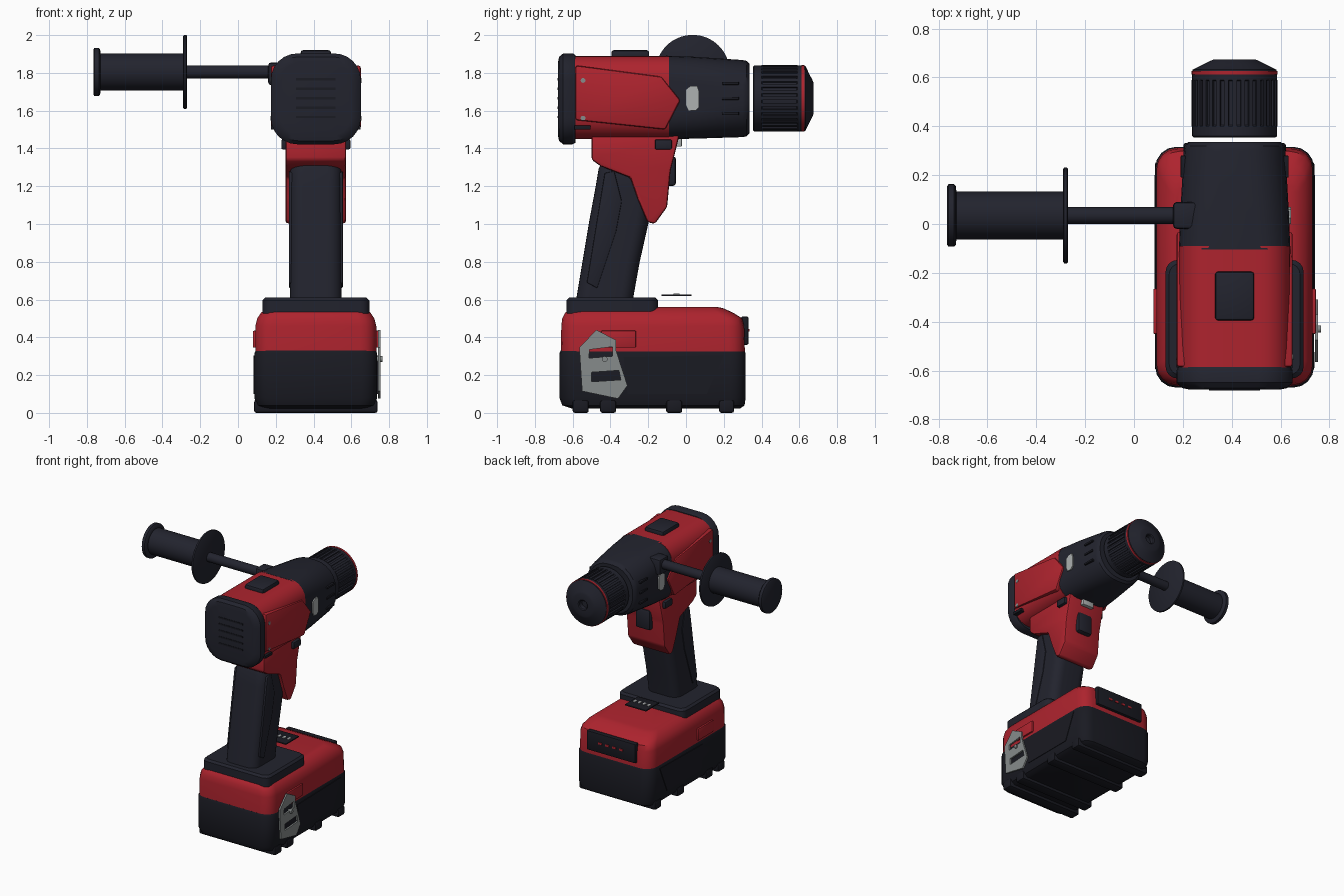
import bpy, bmesh, math
from mathutils import Vector, Matrix

if "Cube" in bpy.data.objects:
    bpy.data.objects.remove(bpy.data.objects["Cube"])

CX = 0.412  # tool centre line


def material(name, rgb):
    m = bpy.data.materials.new(name)
    m.diffuse_color = (*rgb, 1)
    m.use_nodes = True
    m.node_tree.nodes["Principled BSDF"].inputs["Base Color"].default_value = m.diffuse_color
    return m


RED = material("red plastic", (0.42, 0.017, 0.027))
DARK = material("dark plastic", (0.016, 0.017, 0.027))
BLACK = material("black plastic", (0.010, 0.0105, 0.016))
STEEL = material("steel grey", (0.24, 0.26, 0.26))
LIGHT = material("light grey", (0.42, 0.44, 0.44))


def finish(name, bm, mat, bevel=0, segs=2):
    bmesh.ops.recalc_face_normals(bm, faces=bm.faces[:])
    if bevel:
        bmesh.ops.bevel(bm, geom=bm.edges[:], offset=bevel, segments=segs,
                        profile=0.5, affect='EDGES', clamp_overlap=True)
    me = bpy.data.meshes.new(name)
    bm.to_mesh(me)
    bm.free()
    me.materials.append(mat)
    ob = bpy.data.objects.new(name, me)
    bpy.context.collection.objects.link(ob)
    return ob


def box(name, mat, x, y, z, bevel=0.0, rot=None):
    """Box from three (low, high) ranges."""
    bm = bmesh.new()
    size = [b - a for a, b in (x, y, z)]
    mid = Vector([(a + b) / 2 for a, b in (x, y, z)])
    bmesh.ops.create_cube(bm, size=1)
    bmesh.ops.scale(bm, vec=size, verts=bm.verts[:])
    bmesh.ops.translate(bm, vec=mid, verts=bm.verts[:])
    if rot:
        bmesh.ops.transform(bm, matrix=rot, verts=bm.verts[:])
    return finish(name, bm, mat, bevel)


def skin(bm, rings):
    loops = [[bm.verts.new(p) for p in r] for r in rings]
    n = len(loops[0])
    for a, b in zip(loops, loops[1:]):
        for i in range(n):
            bm.faces.new((a[i], a[(i + 1) % n], b[(i + 1) % n], b[i]))
    bm.faces.new(loops[0])
    bm.faces.new(loops[-1])


def loft(name, mat, axis, sections, segs=6):
    """Skin of rounded rectangles (position, half width, low, high, radius)."""
    rings = []
    for t, hw, lo, hi, r in sections:
        ring = []
        for cu, cv, a0 in ((hw - r, hi - r, 0), (r - hw, hi - r, 90),
                           (r - hw, lo + r, 180), (hw - r, lo + r, 270)):
            for i in range(segs + 1):
                a = math.radians(a0 + 90 * i / segs)
                u, v = CX + cu + r * math.cos(a), cv + r * math.sin(a)
                ring.append((u, t, v) if axis == 'y' else (u, v, t))
        rings.append(ring)
    bm = bmesh.new()
    skin(bm, rings)
    return finish(name, bm, mat)


def lathe(name, mat, axis, centre, profile, n=48):
    """Turned part from (position, radius) pairs along x or y."""
    rings = []
    for t, r in profile:
        ring = []
        for i in range(n):
            a = math.tau * i / n
            c, s = r * math.cos(a), r * math.sin(a)
            ring.append((t, centre[0] + c, centre[1] + s) if axis == 'x'
                        else (centre[0] + c, t, centre[1] + s))
        rings.append(ring)
    bm = bmesh.new()
    skin(bm, rings)
    return finish(name, bm, mat)


def prism(name, mat, pts, x0, x1, bevel=0):
    """Side outline (y, z) extruded across x."""
    bm = bmesh.new()
    skin(bm, [[(x, y, z) for y, z in pts] for x in (x0, x1)])
    return finish(name, bm, mat, bevel)


def sides(hw0, hw1):
    """Matching x ranges on the right and left of the centre line."""
    return (("right", (CX + hw0, CX + hw1)), ("left", (CX - hw1, CX - hw0)))


# Motor housing
loft("motor_housing", RED, 'y', [(-0.60, 0.228, 1.45, 1.89, 0.12), (-0.09, 0.228, 1.45, 1.89, 0.12)])
prism("side_panels", RED, [(-0.585, 1.84), (-0.13, 1.78), (-0.03, 1.655), (-0.11, 1.50), (-0.585, 1.55)],
      CX - 0.238, CX + 0.238, 0.012)
loft("rear_cap", DARK, 'y', [
    (-0.678, 0.185, 1.47, 1.855, 0.10), (-0.672, 0.215, 1.44, 1.885, 0.125),
    (-0.65, 0.238, 1.422, 1.903, 0.14), (-0.60, 0.238, 1.422, 1.903, 0.14),
    (-0.585, 0.230, 1.43, 1.895, 0.135)])
for i in range(5):
    z = 1.56 + i * 0.05
    box(f"rear_vent_{i}", BLACK, (CX - 0.105, CX + 0.105), (-0.681, -0.67), (z, z + 0.012))
loft("gearbox_housing", DARK, 'y', [
    (-0.105, 0.228, 1.449, 1.891, 0.125), (0.05, 0.222, 1.452, 1.885, 0.14),
    (0.30, 0.208, 1.46, 1.868, 0.17), (0.32, 0.204, 1.464, 1.864, 0.17), (0.335, 0.19, 1.48, 1.85, 0.17)])
box("top_button", DARK, (CX - 0.08, CX + 0.08), (-0.395, -0.195), (1.87, 1.92), 0.012)

# Housing details on both sides
for side, xr in sides(0.21, 0.231):
    prism("badge_" + side, LIGHT, [(0.0, 1.71), (0.025, 1.73), (0.06, 1.73), (0.07, 1.70),
                                   (0.07, 1.62), (0.05, 1.60), (0.015, 1.60), (0.0, 1.63)], *xr)
    for i, z in enumerate((1.585, 1.665, 1.745)):
        box(f"gearbox_rib_{side}_{i}", BLACK, tuple(CX + (x - CX) * 0.955 for x in xr),
            (0.19, 0.28), (z - 0.008, z + 0.008), 0.003)
for side, xr in sides(0.20, 0.241):
    for i, z in enumerate((1.56, 1.76)):
        lathe(f"screw_{side}_{i}", STEEL, 'x', (-0.545, z), [(xr[0], 0.013), (xr[1], 0.013)], 12)
    box("vent_slot_" + side, BLACK, (xr[0], xr[1] - 0.004) if side == "right" else (xr[0] + 0.004, xr[1]),
        (-0.59, -0.505), (1.50, 1.522), 0.003)

# Chuck
CZ = 1.665
lathe("chuck_sleeve", DARK, 'y', (CX, CZ), [(0.355, 0.168), (0.36, 0.174), (0.40, 0.174), (0.405, 0.167),
                                            (0.585, 0.167), (0.59, 0.174), (0.612, 0.174)])
for i in range(32):
    turn = (Matrix.Translation((CX, 0, CZ)) @ Matrix.Rotation(math.tau * i / 32, 4, 'Y')
            @ Matrix.Translation((-CX, 0, -CZ)))
    box(f"chuck_rib_{i}", DARK, (CX - 0.009, CX + 0.009), (0.40, 0.59), (CZ + 0.155, CZ + 0.176), 0, turn)
lathe("chuck_red_ring", RED, 'y', (CX, CZ), [(0.612, 0.176), (0.627, 0.176)])
lathe("chuck_nose", DARK, 'y', (CX, CZ), [(0.62, 0.172), (0.632, 0.172), (0.655, 0.125), (0.668, 0.10),
                                          (0.674, 0.085), (0.674, 0.04), (0.668, 0.033), (0.64, 0.03)])

# Auxiliary side handle
AX = (0.035, 1.805)
lathe("side_handle_rod", DARK, 'x', AX, [(-0.30, 0.035), (0.24, 0.035)], 24)
lathe("side_handle_grip", DARK, 'x', AX, [(-0.765, 0.12), (-0.76, 0.128), (-0.737, 0.128), (-0.73, 0.12),
                                          (-0.727, 0.098), (-0.285, 0.098)])
lathe("side_handle_guard", DARK, 'x', AX, [(-0.29, 0.19), (-0.286, 0.196), (-0.274, 0.196), (-0.27, 0.19)], 64)
box("side_handle_clamp", DARK, (0.16, 0.27), (-0.02, 0.09), (1.735, 1.855), 0.015)

# Pistol grip
loft("grip", DARK, 'z', [
    (0.59, 0.137, -0.583, -0.283, 0.07), (0.80, 0.137, -0.548, -0.245, 0.07),
    (1.00, 0.137, -0.515, -0.20, 0.07), (1.20, 0.137, -0.478, -0.17, 0.07),
    (1.29, 0.134, -0.463, -0.16, 0.07), (1.32, 0.122, -0.45, -0.17, 0.07), (1.40, 0.11, -0.40, -0.18, 0.07)])
prism("grip_side_pads", DARK, [(-0.38, 1.28), (-0.34, 1.12), (-0.37, 0.96), (-0.47, 0.66), (-0.525, 0.69),
                               (-0.455, 1.12), (-0.43, 1.27)], CX - 0.143, CX + 0.143, 0.005)

# Trigger housing, trigger, direction switch and work lamp
prism("trigger_housing", RED, [
    (-0.50, 1.47), (-0.50, 1.34), (-0.45, 1.305), (-0.295, 1.245), (-0.255, 1.13), (-0.205, 1.01),
    (-0.165, 1.00), (-0.10, 1.09), (-0.082, 1.28), (-0.035, 1.47)], CX - 0.16, CX + 0.16, 0.014)
box("trigger", DARK, (CX - 0.065, CX + 0.065), (-0.15, -0.052), (1.20, 1.36), 0.02)
box("direction_switch", DARK, (CX - 0.183, CX + 0.183), (-0.165, -0.075), (1.395, 1.448), 0.008)
box("work_lamp", LIGHT, (CX - 0.05, CX + 0.05), (-0.06, -0.022), (1.41, 1.46), 0.004)

# Foot plate and display
loft("foot_plate", DARK, 'z', [(0.52, 0.283, -0.633, -0.147, 0.05), (0.595, 0.283, -0.633, -0.147, 0.05),
                               (0.61, 0.268, -0.618, -0.162, 0.045)], 4)
box("display_plate", BLACK, (CX - 0.09, CX + 0.09), (-0.13, 0.03), (0.618, 0.628), 0.002)
for i in range(4):
    x = CX - 0.06 + i * 0.04
    box(f"display_mark_{i}", LIGHT, (x - 0.009, x + 0.009), (-0.065, -0.035), (0.626, 0.632))

# Battery
loft("battery_top", RED, 'z', [
    (0.31, 0.32, -0.663, 0.312, 0.085), (0.46, 0.32, -0.66, 0.308, 0.085), (0.50, 0.31, -0.655, 0.298, 0.085),
    (0.53, 0.29, -0.64, 0.25, 0.08), (0.553, 0.262, -0.61, 0.20, 0.07), (0.56, 0.235, -0.58, 0.17, 0.06)], 4)
loft("battery_base", BLACK, 'z', [
    (0.022, 0.285, -0.60, 0.285, 0.07), (0.04, 0.312, -0.655, 0.31, 0.085),
    (0.08, 0.325, -0.67, 0.316, 0.085), (0.315, 0.325, -0.67, 0.316, 0.085),
    (0.33, 0.318, -0.663, 0.31, 0.085)], 4)
prism("battery_side_panels", BLACK, [(-0.33, 0.295), (0.20, 0.305), (0.11, 0.10), (-0.31, 0.10)],
      CX - 0.329, CX + 0.329)
for i, (a, b) in enumerate(((-0.6, -0.515), (-0.455, -0.37), (-0.105, -0.02), (0.175, 0.255))):
    box(f"battery_skid_{i}", BLACK, (CX - 0.327, CX + 0.327), (a, b), (0.0, 0.068), 0.012)
for side, xr in sides(0.30, 0.333):
    box("battery_latch_" + side, RED, xr, (-0.45, -0.265), (0.345, 0.435), 0.005)
box("charge_gauge", BLACK, (CX - 0.21, CX + 0.21), (0.29, 0.332), (0.36, 0.51), 0.01)
for i in range(4):
    x = CX - 0.09 + i * 0.06
    box(f"gauge_light_{i}", RED, (x - 0.015, x + 0.015), (0.328, 0.336), (0.43, 0.445))

# Belt clip: outline with two open slots
curve = bpy.data.curves.new("belt_clip", 'CURVE')
curve.dimensions, curve.fill_mode, curve.extrude = '2D', 'BOTH', 0.006
for pts in ([(-0.475, 0.44), (-0.37, 0.385), (-0.37, 0.33), (-0.31, 0.145), (-0.36, 0.075),
             (-0.55, 0.115), (-0.565, 0.345)],
            [(-0.51, 0.335), (-0.39, 0.35), (-0.39, 0.30), (-0.515, 0.29)],
            [(-0.50, 0.215), (-0.355, 0.225), (-0.345, 0.175), (-0.50, 0.165)]):
    sp = curve.splines.new('POLY')
    sp.points.add(len(pts) - 1)
    for p, (y, z) in zip(sp.points, pts):
        p.co = (y, z, 0, 1)
    sp.use_cyclic_u = True
curve.materials.append(STEEL)
clip = bpy.data.objects.new("belt_clip", curve)
bpy.context.collection.objects.link(clip)
clip.matrix_world = Matrix(((0, 0, 1, 0.748), (1, 0, 0, 0), (0, 1, 0, 0), (0, 0, 0, 1)))
bpy.context.view_layer.objects.active = clip
clip.select_set(True)
bpy.ops.object.convert(target='MESH')
lathe("clip_screw", STEEL, 'x', (-0.43, 0.285), [(0.72, 0.015), (0.765, 0.015)], 16)

# Smooth rounded areas, keep hard edges
bpy.ops.object.select_all(action='SELECT')
bpy.ops.object.shade_smooth_by_angle(angle=math.radians(35))
